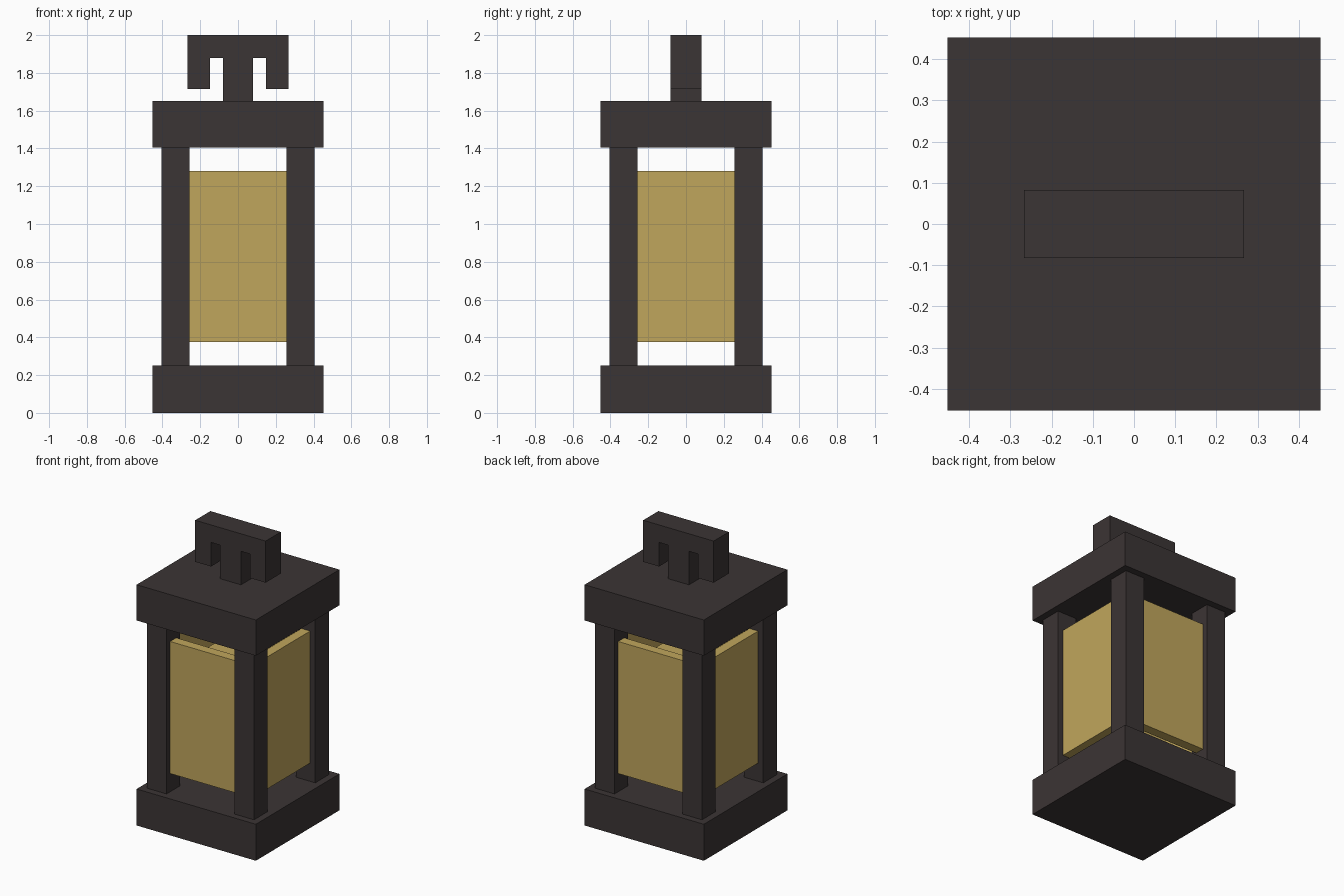
import bpy
import bmesh
from mathutils import Matrix, Vector

cube = bpy.data.objects.get("Cube")
if cube:
    bpy.data.objects.remove(cube, do_unlink=True)


def material(name, rgb):
    mat = bpy.data.materials.new(name)
    mat.use_nodes = True
    mat.diffuse_color = (*rgb, 1)
    mat.node_tree.nodes["Principled BSDF"].inputs["Base Color"].default_value = (*rgb, 1)
    return mat


iron = material("dark_iron", (0.044, 0.035, 0.035))
glass = material("amber_glass", (0.527, 0.381, 0.107))


def finish(name, bm, mat):
    bmesh.ops.recalc_face_normals(bm, faces=bm.faces)
    mesh = bpy.data.meshes.new(name)
    bm.to_mesh(mesh)
    bm.free()
    mesh.materials.append(mat)
    obj = bpy.data.objects.new(name, mesh)
    bpy.context.collection.objects.link(obj)
    return obj


def box(name, low, high, mat):
    low, high = Vector(low), Vector(high)
    bm = bmesh.new()
    bmesh.ops.create_cube(bm, size=1, matrix=Matrix.Translation((low + high) / 2)
                          @ Matrix.Diagonal((*(high - low), 1)))
    return finish(name, bm, mat)


SLAB = 0.452
BASE_TOP, ROOF_BOTTOM, ROOF_TOP = 0.25, 1.405, 1.65
POST_IN, POST_OUT = 0.258, 0.405
PANE_IN, PANE_OUT = 0.3, 0.366
PANE_LOW, PANE_HIGH = 0.375, 1.28

# Base and roof slabs
box("base", (-SLAB, -SLAB, 0), (SLAB, SLAB, BASE_TOP), iron)
box("roof", (-SLAB, -SLAB, ROOF_BOTTOM), (SLAB, SLAB, ROOF_TOP), iron)

# Four corner posts
for sx, side in ((-1, "right"), (1, "left")):
    for sy, end in ((-1, "front"), (1, "back")):
        xs = sorted((sx * POST_IN, sx * POST_OUT))
        ys = sorted((sy * POST_IN, sy * POST_OUT))
        box(f"{end}_{side}_post", (xs[0], ys[0], BASE_TOP),
            (xs[1], ys[1], ROOF_BOTTOM), iron)

# Four floating panes between the posts
for s, end, side in ((-1, "front", "right"), (1, "back", "left")):
    a, b = sorted((s * PANE_IN, s * PANE_OUT))
    box(f"{end}_pane", (-POST_IN, a, PANE_LOW), (POST_IN, b, PANE_HIGH), glass)
    box(f"{side}_pane", (a, -POST_IN, PANE_LOW), (b, POST_IN, PANE_HIGH), glass)

# Glowing core inside the panes
box("light_core", (-0.14, -0.14, 0.47), (0.14, 0.14, 1.18), glass)

# Hanger: half profile mirrored, then extruded through its depth
half = [(0.08, ROOF_TOP), (0.08, 1.88), (0.147, 1.88),
        (0.147, 1.715), (0.267, 1.715), (0.267, 2)]
outline = half + [(-x, z) for x, z in reversed(half)]
bm = bmesh.new()
face = bm.faces.new([bm.verts.new((x, -0.082, z)) for x, z in outline])
new = bmesh.ops.extrude_face_region(bm, geom=[face])["geom"]
bmesh.ops.translate(bm, vec=(0, 0.164, 0),
                    verts=[v for v in new if isinstance(v, bmesh.types.BMVert)])
if not any(f.normal.y < 0 and len(f.verts) == len(outline) for f in bm.faces):
    bm.normal_update()
finish("hanger", bm, iron)
